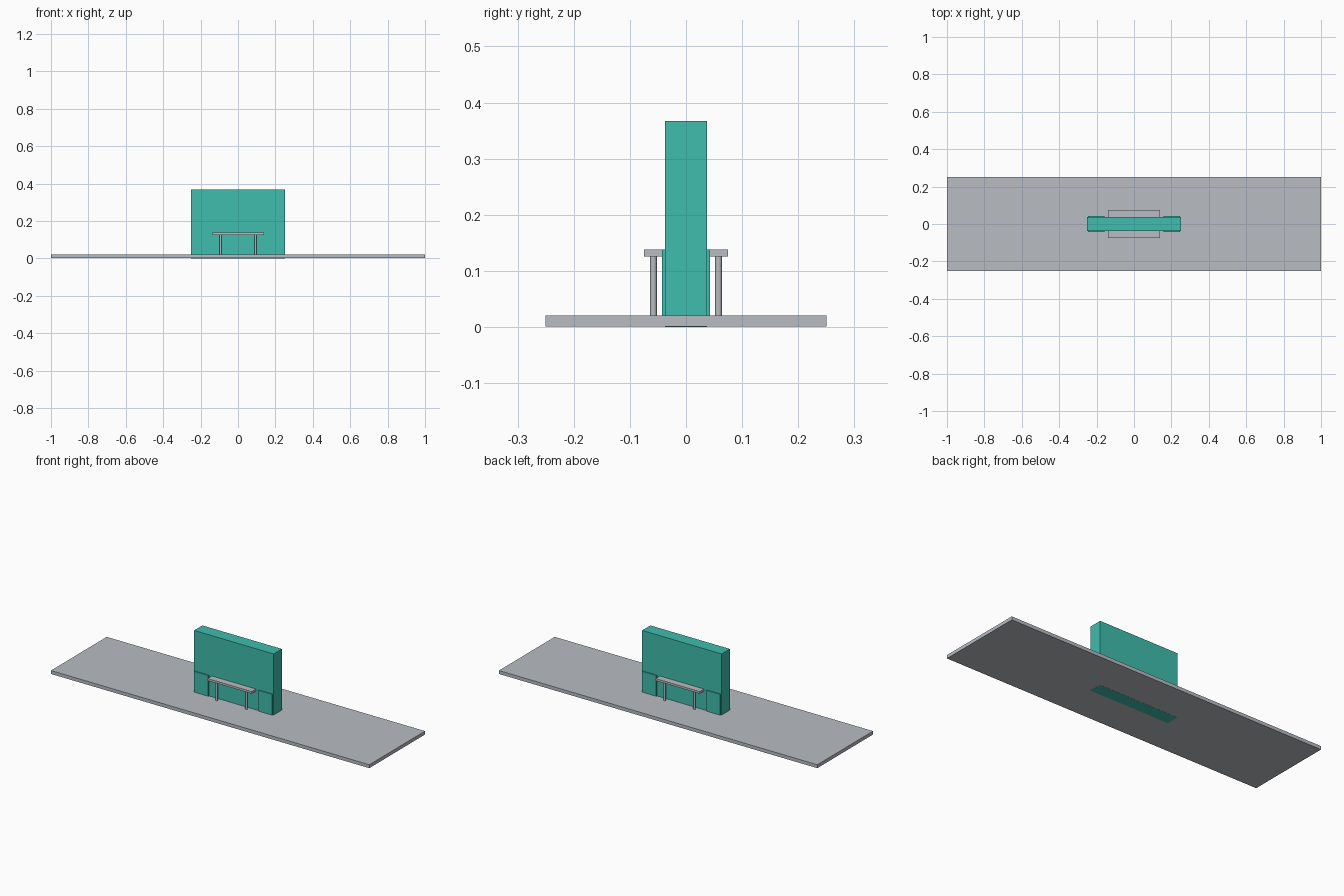
import bpy
import bmesh
from mathutils import Matrix, Vector

if "Cube" in bpy.data.objects:
    bpy.data.objects.remove(bpy.data.objects["Cube"])


def material(name, rgb):
    m = bpy.data.materials.new(name)
    m.diffuse_color = (*rgb, 1)
    m.use_nodes = True
    m.node_tree.nodes["Principled BSDF"].inputs["Base Color"].default_value = m.diffuse_color
    return m


TEAL = material("teal", (0.05, 0.51, 0.42))
GREY = material("light grey", (0.48, 0.51, 0.55))


def finish(name, bm, mat):
    me = bpy.data.meshes.new(name)
    bm.to_mesh(me)
    bm.free()
    me.materials.append(mat)
    ob = bpy.data.objects.new(name, me)
    bpy.context.collection.objects.link(ob)
    return ob


def box(name, lo, hi, mat):
    lo, hi = Vector(lo), Vector(hi)
    bm = bmesh.new()
    bmesh.ops.create_cube(
        bm, size=1,
        matrix=Matrix.Translation((lo + hi) / 2) @ Matrix.Diagonal((*(hi - lo), 1)))
    return finish(name, bm, mat)


def post(name, x, y, z0, z1, r, mat):
    bm = bmesh.new()
    bmesh.ops.create_cone(
        bm, cap_ends=True, segments=16, radius1=r, radius2=r, depth=z1 - z0,
        matrix=Matrix.Translation((x, y, (z0 + z1) / 2)))
    for f in bm.faces:
        f.smooth = len(f.verts) == 4
    for e in bm.edges:
        e.smooth = all(len(f.verts) == 4 for f in e.link_faces)
    return finish(name, bm, mat)


# Ground slab, with the wall reaching through to its underside
box("base_slab", (-1, -0.25, 0.0004), (1, 0.25, 0.02), GREY)
box("wall", (-0.25, -0.037, 0), (0.25, 0.037, 0.367), TEAL)

for sy, side in ((-1, "front"), (1, "back")):
    # Bench seat against the wall
    ys = sorted((sy * 0.037, sy * 0.075))
    box(f"{side}_bench_seat", (-0.138, ys[0], 0.126), (0.138, ys[1], 0.138), GREY)
    for sx, hand in ((-1, "left"), (1, "right")):
        # Bench legs
        post(f"{side}_{hand}_leg", sx * 0.093, sy * 0.058, 0.019, 0.127, 0.006, GREY)
        # Raised panels beside the bench
        xs = sorted((sx * 0.157, sx * 0.245))
        yp = sorted((sy * 0.036, sy * 0.043))
        box(f"{side}_{hand}_panel", (xs[0], yp[0], 0.0195), (xs[1], yp[1], 0.138), TEAL)
